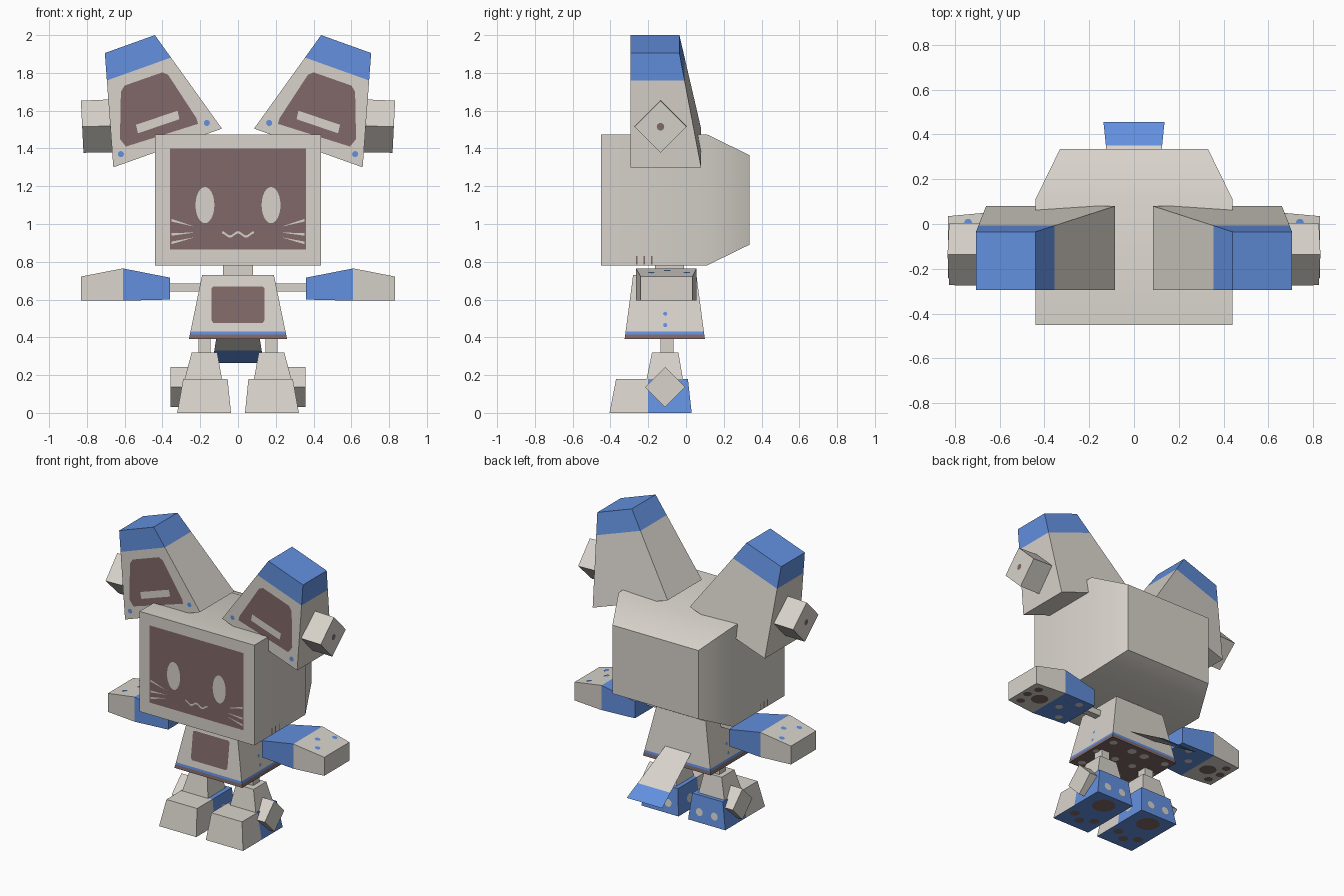
import bpy, bmesh, math
from mathutils import Vector

if "Cube" in bpy.data.objects:
    bpy.data.objects.remove(bpy.data.objects["Cube"])


def material(name, rgb):
    m = bpy.data.materials.new(name)
    m.diffuse_color = (*rgb, 1)
    m.use_nodes = True
    m.node_tree.nodes["Principled BSDF"].inputs["Base Color"].default_value = m.diffuse_color
    return m


SHELL = material("warm_grey", (0.69, 0.655, 0.60))
BLUE = material("blue", (0.125, 0.28, 0.74))
BROWN = material("dusty_brown", (0.22, 0.14, 0.14))


def finish(name, bm, mats, mirror):
    me = bpy.data.meshes.new(name)
    bm.to_mesh(me)
    bm.free()
    for m in mats:
        me.materials.append(m)
    ob = bpy.data.objects.new(name, me)
    bpy.context.collection.objects.link(ob)
    if mirror:
        ob.modifiers.new("mirror", 'MIRROR').use_mirror_merge = False
    return ob


def loft(name, sections, mats, mirror=False, under=None):
    """Solid through four-cornered sections, one colour per segment; 'under' colours the underside."""
    palette = list(dict.fromkeys(mats + ([under] if under else [])))
    bm = bmesh.new()
    rings = [[bm.verts.new(p) for p in s] for s in sections]
    for i, m in enumerate(mats):
        a, b = rings[i], rings[i + 1]
        for k in range(4):
            j = (k + 1) % 4
            bm.faces.new((a[k], a[j], b[j], b[k])).material_index = palette.index(m)
    bm.faces.new(rings[0]).material_index = palette.index(mats[0])
    bm.faces.new(rings[-1]).material_index = palette.index(mats[-1])
    bmesh.ops.recalc_face_normals(bm, faces=bm.faces)
    if under:
        for f in bm.faces:
            if f.normal.z < -0.9:
                f.material_index = palette.index(under)
    return finish(name, bm, palette, mirror)


def plate(name, outlines, normal, mat, mirror=False):
    """Flat painted details facing along normal."""
    bm = bmesh.new()
    for pts in outlines:
        f = bm.faces.new([bm.verts.new(p) for p in pts])
        f.normal_update()
        if f.normal.dot(Vector(normal)) < 0:
            f.normal_flip()
    return finish(name, bm, [mat], mirror)


def disc(c, n, ru, rv=None, count=16):
    """Ellipse outline around c, perpendicular to n."""
    n = Vector(n).normalized()
    u = n.orthogonal().normalized() if abs(n.x) > 0.5 else (Vector((1, 0, 0)) - n * n.x).normalized()
    v = n.cross(u)
    rv = rv or ru
    angles = [math.tau * i / count for i in range(count)]
    return [Vector(c) + u * ru * math.cos(a) + v * rv * math.sin(a) for a in angles]


def rect_z(x0, x1, y0, y1, z):
    return [(x0, y0, z), (x1, y0, z), (x1, y1, z), (x0, y1, z)]


def rect_y(x0, x1, z0, z1, y):
    return [(x0, y, z0), (x1, y, z0), (x1, y, z1), (x0, y, z1)]


def rect_x(y0, y1, z0, z1, x):
    return [(x, y0, z0), (x, y1, z0), (x, y1, z1), (x, y0, z1)]


def diamond(x, y, z, r, lean=0):
    return [(x + lean * b, y + a, z + b) for a, b in ((-r, 0), (0, -r), (r, 0), (0, r))]


FRONT, BACK, DOWN, RIGHT = (0, -1, 0), (0, 1, 0), (0, 0, -1), (1, 0, 0)

# Head with soft tapered back
head = loft("head", [rect_y(-.44, .44, .78, 1.475, -.45), rect_y(-.44, .44, .78, 1.475, .11),
                     rect_y(-.33, .33, .89, 1.365, .335)], [SHELL, SHELL])
for p in head.data.polygons:
    p.use_smooth = True
head.data.set_sharp_from_angle(angle=math.radians(32))

# Face screen, eyes, whiskers and mouth
plate("face_screen", [rect_y(-.36, .36, .865, 1.4, -.453)], FRONT, BROWN)
F = -.456
plate("eyes", [disc((.175, F, 1.1), FRONT, .05, .096, 24)], FRONT, SHELL, True)
plate("whiskers", [[(.352, F, a + .007), (.352, F, a - .007), (.228, F, b)]
                   for a, b in ((1.02, .985), (.945, .955), (.9, .93))], FRONT, SHELL, True)


def smile(x):
    return .945 + .011 * math.cos(math.tau * x / .085)


xs = [-.085 + .17 * i / 20 for i in range(21)]
plate("mouth", [[(a, F, smile(a) - .006), (b, F, smile(b) - .006), (b, F, smile(b) + .006),
                 (a, F, smile(a) + .006)] for a, b in zip(xs, xs[1:])], FRONT, SHELL)
plate("head_vents", [rect_x(y, y + .008, .785, .83, .443) for y in (-.265, -.225, -.185)], RIGHT, BROWN, True)

# Ears with blue tips
low = [Vector(p) for p in ((.66, -.295, 1.3), (.085, -.295, 1.505), (.085, .08, 1.505), (.66, .08, 1.3))]
top = [Vector(p) for p in ((.705, -.295, 1.905), (.44, -.295, 2), (.44, -.035, 2), (.705, -.035, 1.905))]
cut = [a.lerp(b, .76) for a, b in zip(low, top)]
loft("ears", [low, cut, top], [SHELL, BLUE], True)
plate("inner_ears", [[(x, -.298, z) for x, z in ((.37, 1.79), (.4, 1.803), (.6, 1.733), (.62, 1.7), (.625, 1.45),
                                                 (.593, 1.41), (.212, 1.53), (.22, 1.56))]], FRONT, BROWN, True)
plate("inner_ear_bars", [[(x, -.301, z) for x, z in ((.31, 1.555), (.53, 1.48), (.54, 1.525), (.32, 1.6))]],
      FRONT, SHELL, True)
plate("ear_dots", [disc((x, -.298, z), FRONT, .016) for x, z in ((.165, 1.535), (.62, 1.37))], FRONT, BLUE, True)

# Diamond blocks on the ears
loft("ear_blocks", [diamond(.65, -.135, 1.52, .14, .07), diamond(.825, -.135, 1.515, .138, .05)], [SHELL], True)
plate("ear_block_dots", [disc((.828, -.135, 1.515), RIGHT, .02)], RIGHT, BROWN, True)

# Neck and body with striped hem
loft("neck", [rect_z(-.08, .08, -.165, -.01, .7), rect_z(-.08, .08, -.165, -.01, .8)], [SHELL])


def body_section(z):
    t = (z - .39) / .34
    x = .26 - .07 * t
    return rect_z(-x, x, -.325 + .045 * t, .1 - .045 * t, z)


loft("body", [body_section(z) for z in (.39, .414, .43, .73)], [BROWN, BLUE, SHELL])
slope = .045 / .34
plate("chest_panel", [[(x, -.329 + (z - .39) * slope, z) for x, z in
                       ((-.13, .475), (.13, .475), (.14, .49), (.14, .66), (.13, .67), (-.13, .67),
                        (-.14, .66), (-.14, .49))]], FRONT, BROWN)
plate("body_side_dots", [disc((.263 - (z - .39) * .206, -.11, z), (1, 0, .206), .011) for z in (.465, .525)],
      RIGHT, BLUE, True)
plate("body_underside_spots", [disc((x, y, .387), DOWN, r) for x, y, r in
                               ((.06, -.25, .03), (.2, -.27, .025), (.05, .04, .03), (.21, .05, .025),
                                (.07, -.1, .025), (.225, -.1, .02))], DOWN, SHELL, True)

# Arms: rods, then hands with blue cuffs
loft("arm_rods", [rect_x(-.13, -.085, .642, .685, x) for x in (.15, .4)], [SHELL], True)
loft("hands", [rect_x(-.25, .045, .6, .716, .36), rect_x(-.265, .055, .594, .765, .61),
               rect_x(-.24, .035, .594, .722, .83)], [BLUE, SHELL], True)
plate("hand_dots", [disc((x, y, .768 - (x - .61) * .195), (.195, 0, 1), .018) for x, y in
                    ((.74, .005), (.74, -.185), (.68, -.1))], (0, 0, 1), BLUE, True)
plate("palm_pads", [disc((x, y, .591), DOWN, r) for x, y, r in
                    ((.69, -.1, .055), (.77, -.19, .028), (.79, -.1, .028), (.77, -.015, .028))], DOWN, BROWN, True)
plate("cuff_spots", [disc((x, y, .594), DOWN, .024) for x, y in
                     ((.45, -.2), (.53, -.1), (.45, 0))], DOWN, SHELL, True)

# Legs, ankles and feet with blue heels
loft("legs", [rect_z(.145, .21, -.135, -.065, z) for z in (.3, .42)], [SHELL], True)
loft("ankles", [rect_z(.083, .285, -.21, -.015, .17), rect_z(.11, .245, -.18, -.04, .32)], [SHELL], True)


def foot_section(y_low, y_top):
    return [(.037, y_low, 0), (.322, y_low, 0), (.29, y_top, .18), (.055, y_top, .18)]


loft("feet", [foot_section(-.405, -.37), foot_section(-.2, -.2), foot_section(.03, .01)],
     [SHELL, BLUE], True, BLUE)
plate("sole_pads", [disc((.18, -.08, -.001), DOWN, .075, .075, 24)] +
      [disc((x, y, -.001), DOWN, .032) for x, y in ((.1, -.27), (.18, -.32), (.26, -.27))], DOWN, BROWN, True)
plate("heel_spots", [disc((x, .025, .07), (0, 1, .11), .026) for x in (.12, .235)], BACK, SHELL, True)
plate("foot_inner_spots", [disc((.041, -.1, .08), (-1, 0, .1), .03)], (-1, 0, 0), SHELL, True)

# Diamond blocks on the feet
loft("foot_blocks", [diamond(x, -.11, .137, .107) for x in (.26, .357)], [SHELL], True)


# Flat sloping tail with blue end
def tail_strip(y0, y1):
    def row(y):
        w = .1 + (y - .1) * .102
        z = .33 - (y - .35) * .62
        return [(-w, y, z), (w, y, z)]
    return row(y0) + row(y1)[::-1]


plate("tail", [tail_strip(.07, .35)], (0, .6, 1), SHELL)
plate("tail_end", [tail_strip(.35, .455)], (0, .6, 1), BLUE)
